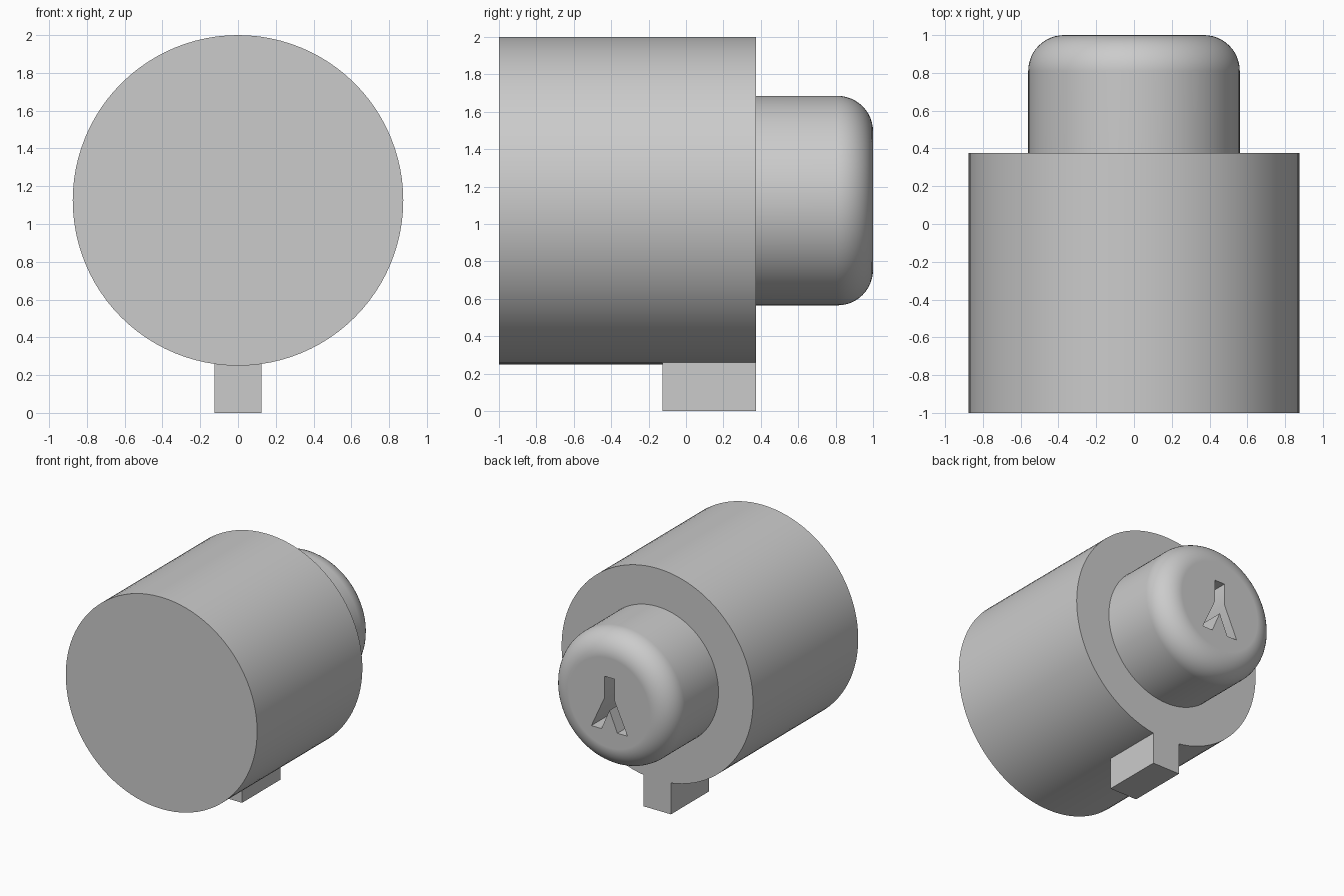
import bpy
import bmesh
from math import sin, cos, pi, sqrt, radians
from mathutils import Vector, Matrix

cube = bpy.data.objects.get("Cube")
if cube:
    bpy.data.objects.remove(cube)

AXIS_Z = 1.125      # height of the barrel's axis
BODY_R = 0.875
PLUG_R = 0.56
FILLET = 0.19
BACK_Y = 0.375      # rear face of the body

grey = bpy.data.materials.new("plain grey")
grey.use_nodes = True
grey.diffuse_color = (0.6, 0.6, 0.6, 1)
grey.node_tree.nodes["Principled BSDF"].inputs["Base Color"].default_value = (0.6, 0.6, 0.6, 1)


def finish(name, bm):
    bmesh.ops.recalc_face_normals(bm, faces=bm.faces)
    mesh = bpy.data.meshes.new(name)
    bm.to_mesh(mesh)
    bm.free()
    obj = bpy.data.objects.new(name, mesh)
    mesh.materials.append(grey)
    bpy.context.collection.objects.link(obj)
    return obj


def lathe(name, profile, steps=96):
    """Turn (radius, y) points about the barrel axis and cap both ends."""
    bm = bmesh.new()
    rings = [[bm.verts.new((r * sin(2 * pi * i / steps), y, AXIS_Z + r * cos(2 * pi * i / steps)))
              for i in range(steps)] for r, y in profile]
    for a, b in zip(rings, rings[1:]):
        for i in range(steps):
            j = (i + 1) % steps
            bm.faces.new((a[i], a[j], b[j], b[i]))
    bm.faces.new(rings[0])
    bm.faces.new(rings[-1])
    return finish(name, bm)


def prism(name, outline, y0, y1):
    """Extrude an (x, z) outline along y."""
    bm = bmesh.new()
    face = bm.faces.new([bm.verts.new((x, y0, z)) for x, z in outline])
    ext = bmesh.ops.extrude_face_region(bm, geom=[face])
    moved = [v for v in ext["geom"] if isinstance(v, bmesh.types.BMVert)]
    bmesh.ops.translate(bm, verts=moved, vec=(0, y1 - y0, 0))
    return finish(name, bm)


def select_only(obj):
    bpy.ops.object.select_all(action='DESELECT')
    obj.select_set(True)
    bpy.context.view_layer.objects.active = obj


def smooth(obj):
    select_only(obj)
    bpy.ops.object.shade_smooth_by_angle(angle=radians(30))
    obj.modifiers.new("clean normals", 'WEIGHTED_NORMAL').keep_sharp = True


# Main barrel
body = lathe("body", [(BODY_R, -1), (BODY_R, BACK_Y)])

# Plug with a rounded rear edge
arc = [(PLUG_R - FILLET + FILLET * cos(t * pi / 24), 1 - FILLET + FILLET * sin(t * pi / 24))
       for t in range(13)]
plug = lathe("plug", [(PLUG_R, BACK_Y - 0.02)] + arc)

# Three-armed keyway cut into the plug
half = [(0.046, 0.21), (0.046, 0.03), (0.165, -0.23), (0.073, -0.23)]
outline = half + [(0, -0.06)] + [(-x, z) for x, z in reversed(half)]
cutter = prism("keyway_cutter", [(x, z + AXIS_Z) for x, z in outline], 0.6, 1.1)
cutter.hide_render = True
cut = plug.modifiers.new("keyway", 'BOOLEAN')
cut.operation = 'DIFFERENCE'
cut.solver = 'EXACT'
cut.object = cutter
select_only(plug)
bpy.ops.object.modifier_apply(modifier="keyway")
bpy.data.objects.remove(cutter)

smooth(body)
smooth(plug)

# Locating tab, its top following the barrel
TAB = 0.125
top = [TAB * (1 - i / 4) for i in range(9)]
prism("locating_tab",
      [(-TAB, 0), (TAB, 0)] + [(x, AXIS_Z - sqrt(BODY_R ** 2 - x * x) + 0.001) for x in top],
      -0.125, BACK_Y)
